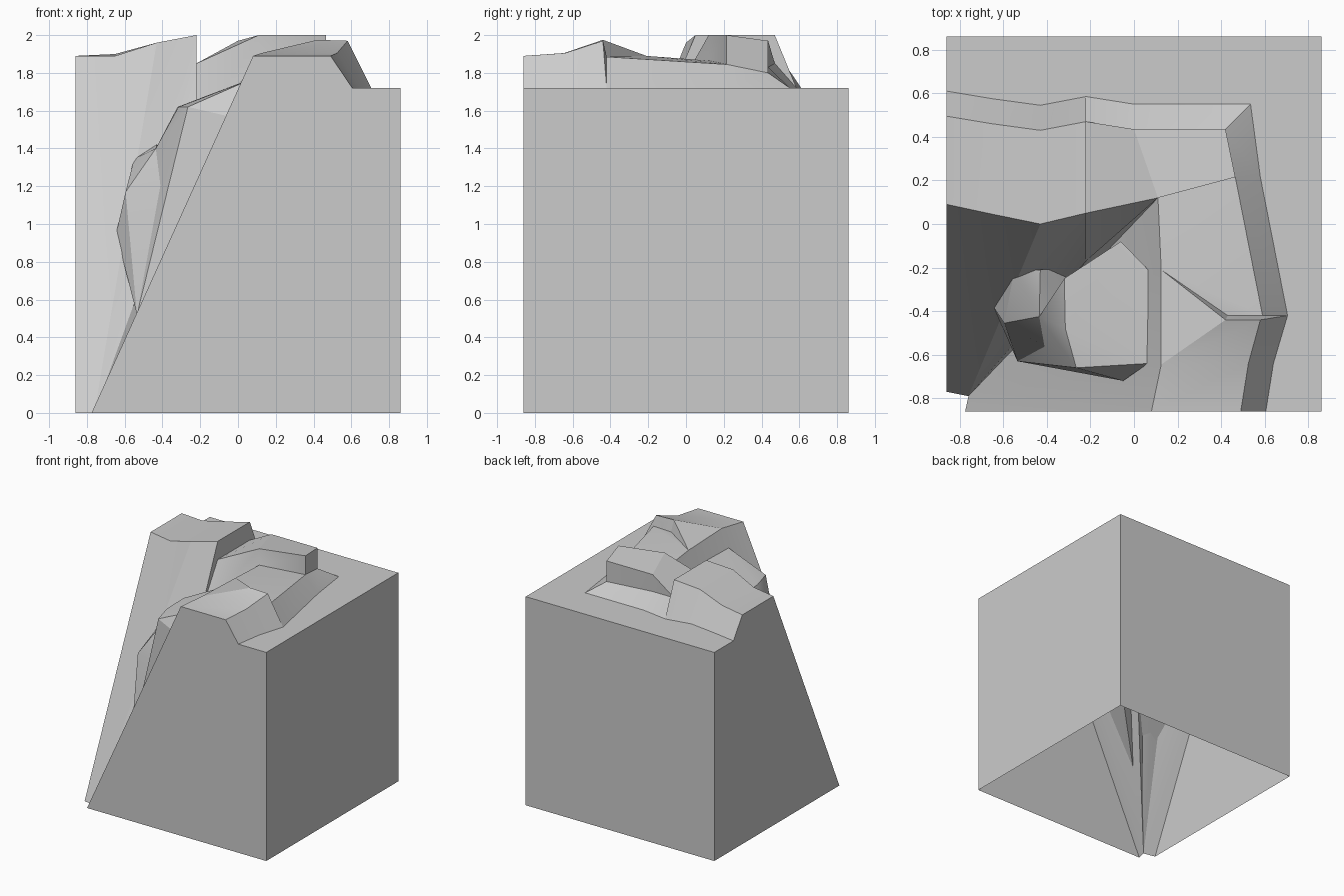
import bpy
import bmesh
from math import radians
from mathutils import Vector

cube = bpy.data.objects.get("Cube")
if cube:
    bpy.data.objects.remove(cube, do_unlink=True)

HALF, LEDGE, SKIRT = 0.86, 1.72, 0.115

stone = bpy.data.materials.new("stone_grey")
stone.use_nodes = True
stone.diffuse_color = (0.6, 0.6, 0.6, 1)
stone.node_tree.nodes["Principled BSDF"].inputs["Base Color"].default_value = (0.6, 0.6, 0.6, 1)


def finish(bm, name):
    """Turn a bmesh into a shaded stone object."""
    bmesh.ops.recalc_face_normals(bm, faces=bm.faces[:])
    mesh = bpy.data.meshes.new(name)
    bm.to_mesh(mesh)
    bm.free()
    mesh.materials.append(stone)
    obj = bpy.data.objects.new(name, mesh)
    bpy.context.collection.objects.link(obj)
    bpy.ops.object.select_all(action='DESELECT')
    obj.select_set(True)
    bpy.context.view_layer.objects.active = obj
    bpy.ops.object.shade_smooth_by_angle(angle=radians(25))


shell = bmesh.new()


def point(x, y, z):
    return shell.verts.new((x, y, z))


def face(*corners):
    shell.faces.new(corners)


def strip(upper, lower):
    """Quads between two lines of equal length."""
    for i in range(len(upper) - 1):
        face(upper[i], upper[i + 1], lower[i + 1], lower[i])


def fan(hub, line):
    for a, b in zip(line, line[1:]):
        face(hub, a, b)


def skirt_foot(top, dx, dy):
    """Foot of the short bank that runs down to the flat ledge."""
    return point(top.co.x + dx * SKIRT, top.co.y + dy * SKIRT, LEDGE)


# Foot of the two cliffs and the valley between them
foot_left = point(-HALF, -0.77, 0)
foot_corner = point(-0.76, -0.79, 0)
foot_front = point(-0.775, -HALF, 0)
valley_low = point(-0.22, -0.17, 1.49)
valley_top = point(0.11, 0.12, 1.865)

# Left crag: cliff crest and rear rim
crag_crest = [point(-HALF, 0.09, 1.89), point(-0.65, 0.045, 1.89),
              point(-0.43, 0, 1.96), point(-0.22, 0.05, 2)]
crag_rim = [point(-HALF, 0.495, 1.89), point(-0.65, 0.46, 1.9),
            point(-0.43, 0.43, 1.96), point(-0.22, 0.47, 2)]
crag_foot = [skirt_foot(p, 0, 1) for p in crag_rim]
strip(crag_crest, crag_rim)
strip(crag_rim, crag_foot)
fan(foot_corner, [foot_left] + crag_crest + [valley_low])

# Rear slab with a ramp on its left
ramp_front = point(-0.22, 0.05, 1.85)
ramp_back = point(-0.22, 0.47, 1.85)
slab_front = point(0.11, 0.12, 2)
slab_back = point(0, 0.435, 1.97)
slab_end = [point(0.465, 0.215, 2), point(0.42, 0.435, 1.97)]
slab_base = [point(0.465, 0.215, 1.845), point(0.42, 0.435, 1.8)]
base_back = point(0, 0.435, 1.83)
face(ramp_front, slab_front, slab_back, ramp_back)
face(slab_front, *slab_end, slab_back)
face(valley_top, slab_base[0], slab_end[0], slab_front)
strip(slab_end, slab_base)
face(slab_base[1], base_back, slab_back, slab_end[1])
face(base_back, ramp_back, slab_back)
face(crag_crest[-1], crag_rim[-1], ramp_back, ramp_front, valley_low)
face(crag_rim[-1], crag_foot[-1], ramp_back)
face(foot_corner, valley_top, valley_low)
face(valley_low, valley_top, slab_front, ramp_front)

# Front mound
mound_crest = [point(0.08, -HALF, 1.89), point(0.125, -0.645, 1.905),
               point(0.125, -0.21, 1.89)]
mound_rim = [point(0.49, -HALF, 1.89), point(0.525, -0.64, 1.905),
             point(0.58, -0.44, 1.97)]
mound_peak = point(0.42, -0.44, 1.975)
step_base = point(0.43, -0.42, 1.88)
step_rim = point(0.59, -0.42, 1.885)
face(mound_crest[0], mound_rim[0], mound_rim[1], mound_crest[1])
face(mound_crest[1], mound_rim[1], mound_rim[2], mound_peak)
face(mound_crest[1], mound_peak, mound_crest[2])
fan(foot_corner, [foot_front] + mound_crest + [valley_top])

# Step behind the mound and the lower saddle
face(mound_crest[2], mound_peak, step_base)
face(mound_peak, mound_rim[2], step_rim, step_base)
fan(mound_crest[2], [step_base, step_rim, slab_base[0], valley_top])

# Bank around the saddle, slab and mound
back_foot = skirt_foot(base_back, 0, 1)
corner_foot = skirt_foot(slab_base[1], 1, 1)
right_foot = [skirt_foot(p, 1, 0) for p in
              (slab_base[0], step_rim, mound_rim[1], mound_rim[0])]
strip([ramp_back, base_back, slab_base[1], slab_base[0], step_rim],
      [crag_foot[-1], back_foot, corner_foot] + right_foot[:2])
face(mound_rim[2], right_foot[1], step_rim)
strip([mound_rim[2], mound_rim[1], mound_rim[0]], right_foot[1:])

# Flat ledge and the outer walls, open underneath
tops = [point(x * HALF, y * HALF, LEDGE) for x, y in ((-1, 1), (1, 1), (1, -1))]
feet = [point(p.co.x, p.co.y, 0) for p in tops]
face(*crag_foot, back_foot, corner_foot, *right_foot, *reversed(tops))
strip(tops, feet)
face(foot_front, mound_crest[0], mound_rim[0], right_foot[-1], tops[2], feet[2])
face(foot_left, crag_crest[0], crag_rim[0], crag_foot[0], tops[0], feet[0])
bmesh.ops.triangulate(shell, faces=[f for f in shell.faces if len(f.verts) > 4])
finish(shell, "cliff_corner")


def boulder(name, points):
    """Faceted rock wrapped around its corner points."""
    bm = bmesh.new()
    for p in points:
        bm.verts.new(Vector(p))
    hull = bmesh.ops.convex_hull(bm, input=bm.verts[:])
    loose = set(hull["geom_interior"]) | set(hull["geom_unused"])
    bmesh.ops.delete(bm, geom=[v for v in loose if isinstance(v, bmesh.types.BMVert)],
                     context='VERTS')
    bmesh.ops.dissolve_limit(bm, angle_limit=radians(3), verts=bm.verts[:], edges=bm.edges[:])
    finish(bm, name)


# Rocks lodged in the valley; the last points of each are buried
notch, toe, heel = (-0.435, -0.425, 1.4), (-0.535, -0.63, 0.52), (-0.21, -0.68, 1.24)
boulder("upper_rock", [
    (-0.265, -0.235, 1.62), (0.065, -0.21, 1.765), (0.065, -0.64, 1.765),
    (-0.265, -0.66, 1.62), (-0.315, -0.48, 1.62), (-0.32, -0.25, 1.62),
    (-0.06, -0.08, 1.72), (-0.05, -0.72, 1.57),
    notch, toe, heel, (0, -0.2, 1.2)])
boulder("lower_rock", [
    (-0.645, -0.38, 0.95), (-0.595, -0.455, 1.17), (-0.55, -0.215, 1.345),
    (-0.43, -0.21, 1.42), notch, toe, heel, (-0.2, -0.2, 1.2)])
